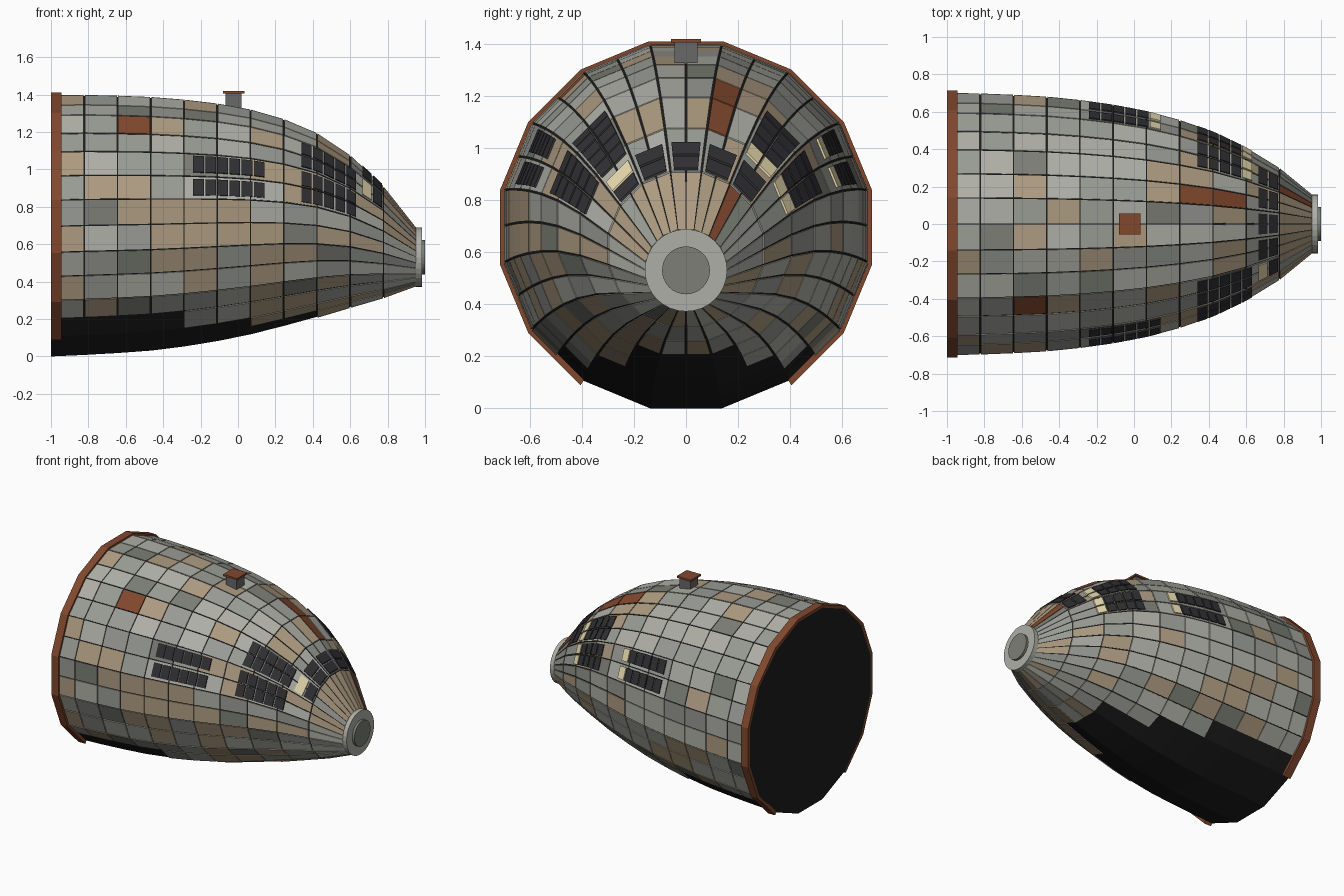
import bpy, bmesh, random
from math import cos, sin, radians, pi
from mathutils import Matrix

if "Cube" in bpy.data.objects:
    bpy.data.objects.remove(bpy.data.objects["Cube"])
random.seed(7)

STEP = 1.956 / 11
SEG = 11.25
# hull stations: half-size across the flats and centre height
HALF = [.695, .692, .685, .675, .657, .632, .598, .550, .488, .402, .293, .148]
MID = [.695, .700, .703, .706, .710, .714, .716, .713, .700, .667, .610, .530]


def station(i):
    return -1 + STEP * i


def point(x, ang, h=0.0):
    """Point on the 16-sided hull at x and angle (0 = +y, 90 = up), lifted by h."""
    t = max(0, min(10.9999, (x + 1) / STEP))
    i = int(t)
    f = t - i
    a = HALF[i] * (1 - f) + HALF[i + 1] * f + h
    c = MID[i] * (1 - f) + MID[i + 1] * f
    r = a / cos(radians((ang + SEG) % (2 * SEG) - SEG))
    return (x, r * cos(radians(ang)), c + r * sin(radians(ang)))


def material(name, col):
    m = bpy.data.materials.new(name)
    m.diffuse_color = (*col, 1)
    m.use_nodes = True
    m.node_tree.nodes["Principled BSDF"].inputs["Base Color"].default_value = m.diffuse_color
    return m


def finish(bm, name, mat):
    bmesh.ops.recalc_face_normals(bm, faces=bm.faces)
    me = bpy.data.meshes.new(name)
    bm.to_mesh(me)
    bm.free()
    ob = bpy.data.objects.new(name, me)
    bpy.context.collection.objects.link(ob)
    me.materials.append(mat)
    return ob


def slab(bm, x0, x1, a0, a1, low, high):
    """Thin plate lying on the hull."""
    q = [(x0, a0), (x1, a0), (x1, a1), (x0, a1)]
    v = [[bm.verts.new(point(x, a, h)) for x, a in q] for h in (low, high)]
    bm.faces.new(v[0])
    bm.faces.new(v[1])
    for k in range(4):
        j = (k + 1) % 4
        bm.faces.new((v[0][k], v[0][j], v[1][j], v[1][k]))


def box(name, mat, lo, hi):
    bm = bmesh.new()
    size = [b - a for a, b in zip(lo, hi)]
    mid = [(a + b) / 2 for a, b in zip(lo, hi)]
    bmesh.ops.create_cube(bm, size=1, matrix=Matrix.Translation(mid) @ Matrix.Diagonal((*size, 1)))
    return finish(bm, name, mat)


def disc(name, mat, x0, x1, r, z):
    bm = bmesh.new()
    m = Matrix.Translation(((x0 + x1) / 2, 0, z)) @ Matrix.Rotation(pi / 2, 4, 'Y')
    bmesh.ops.create_cone(bm, cap_ends=True, segments=32, radius1=r, radius2=r, depth=x1 - x0, matrix=m)
    finish(bm, name, mat)


mats = {
    'light': material('light_grey', (.43, .43, .39)),
    'mid': material('mid_grey', (.32, .33, .30)),
    'dark': material('dark_grey', (.20, .21, .18)),
    'tan': material('tan', (.42, .33, .22)),
    'rust': material('rust', (.22, .065, .027)),
}
black = material('black', (.012, .012, .012))
glass = material('dark_glass', (.03, .03, .034))
cream = material('lit_glass', (.80, .70, .42))
metal = material('metal', (.14, .14, .14))

# dark hull under the plating
bm = bmesh.new()
rings = [[bm.verts.new(point(station(i), SEG + 2 * SEG * k)) for k in range(16)] for i in range(12)]
for p, q in zip(rings, rings[1:]):
    for k in range(16):
        j = (k + 1) % 16
        bm.faces.new((p[k], p[j], q[j], q[k]))
bm.faces.new(rings[0])
bm.faces.new(rings[-1])
finish(bm, 'hull', black)

# patchwork plating, stepping down further towards the nose
plates = {k: bmesh.new() for k in mats}
lowest = [-4] * 4 + [-5] * 2 + [-6] * 2 + [-8] * 3
rust_cells = {(2, 11), (7, 6), (8, 6), (10, 4)}
for i in range(11):
    for k in range(lowest[i], 16 - lowest[i]):
        kind = random.choices(['light', 'mid', 'dark', 'tan'], [35, 28, 9, 28])[0]
        if i == 10 and 4 <= k < 12:
            kind = 'tan'
        if (i, k) in rust_cells:
            kind = 'rust'
        g = min(.6, .2 / HALF[i + 1])
        slab(plates[kind], station(i) + .003, station(i + 1) - .003,
             k * SEG + g, (k + 1) * SEG - g, -.003, .006)
for k, b in plates.items():
    finish(b, k + '_plates', mats[k])

# window panes: dark and lit
dark_bm, lit_bm = bmesh.new(), bmesh.new()


def panes(x0, pitch, count, rows, side, lit=()):
    for n in range(count):
        for a0, a1 in rows:
            if side < 0:
                a0, a1 = 180 - a1, 180 - a0
            slab(lit_bm if n in lit else dark_bm, x0 + n * pitch, x0 + (n + 1) * pitch - .008,
                 a0, a1, .004, .014)


for side in (1, -1):
    panes(-.24, .065, 6, [(13, 21), (24.5, 32.5)], side, (5,) if side > 0 else ())
    panes(.34, .06, 5, [(13, 21.8), (23.2, 32), (35.5, 44.3), (45.7, 54.5)], side,
          (4,) if side > 0 else ())
    panes(.665, .057, 2, [(59, 76)], side)
    panes(.665, .057, 2, [(36, 54)], side, (0,) if side < 0 else ())
panes(.665, .057, 2, [(81.5, 98.5)], 1)
finish(dark_bm, 'windows', glass)
finish(lit_bm, 'lit_windows', cream)

# open rust rim around the rear end
bm = bmesh.new()
prev = None
for k in range(14):
    a = -56.25 + 2 * SEG * k
    cur = []
    for x, r in ((-1, .69), (-.943, .69), (-.943, .715), (-1, .715)):
        rr = r / cos(radians(SEG))
        cur.append(bm.verts.new((x, rr * cos(radians(a)), .695 + rr * sin(radians(a)))))
    if prev:
        for n in range(4):
            m = (n + 1) % 4
            bm.faces.new((prev[n], prev[m], cur[m], cur[n]))
    if k in (0, 13):
        bm.faces.new(cur)
    prev = cur
finish(bm, 'rear_rim', mats['rust'])

# nose ring and hub
disc('nose_ring', mats['light'], .95, .983, .158, .53)
disc('nose_hub', mats['dark'], .97, 1.0, .092, .53)

# chimney on the roof
box('chimney', metal, (-.066, -.045, 1.30), (.02, .045, 1.407))
box('chimney_cap', mats['rust'], (-.08, -.057, 1.405), (.034, .057, 1.418))
